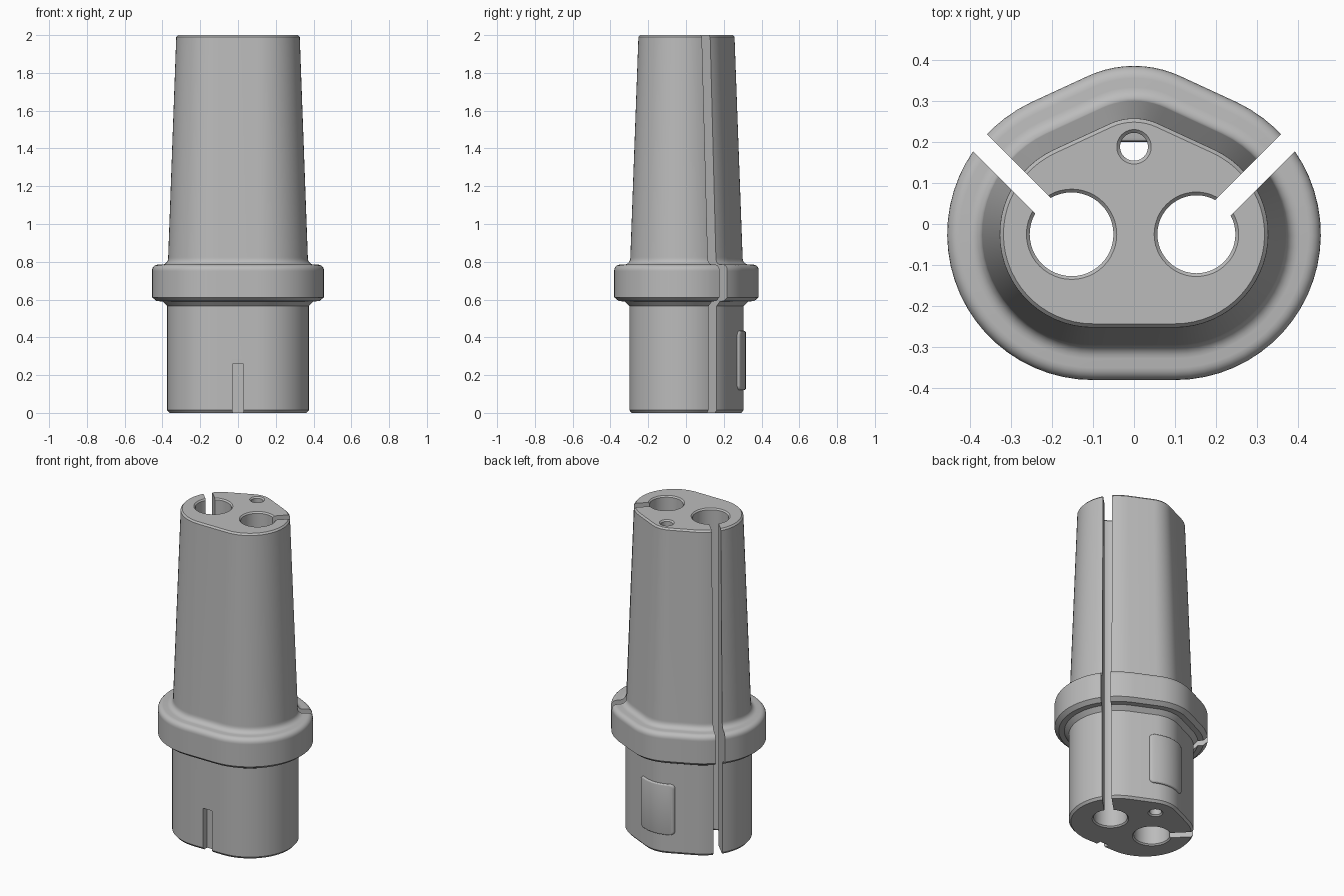
import bpy, bmesh
from math import sin, cos, pi, radians

cube = bpy.data.objects.get("Cube")
if cube:
    bpy.data.objects.remove(cube, do_unlink=True)

grey = bpy.data.materials.new("Plain grey")
grey.use_nodes = True
grey.diffuse_color = (0.5, 0.5, 0.5, 1)
grey.node_tree.nodes["Principled BSDF"].inputs["Base Color"].default_value = (0.5, 0.5, 0.5, 1)


def arc(cx, cy, r, a0, a1, n):
    """Points on a circular arc, angles in degrees."""
    angles = [radians(a0 + (a1 - a0) * i / n) for i in range(n + 1)]
    return [(cx + r * cos(a), cy + r * sin(a)) for a in angles]


def outline(d):
    """Body outline: two round sides and a rounded back ridge, offset by d."""
    side, back = 0.355 + d, 0.268 + d
    return (arc(0.1, -0.025, side, -90, 65, 26)
            + arc(0, 0.117, back, 65, 115, 10)
            + arc(-0.1, -0.025, side, 115, 270, 26))


def circle(x, y, r, n=48):
    return arc(x, y, r, 0, 360, n)[:-1]


def loft(name, levels):
    """Skin a stack of (height, outline) levels into a closed solid."""
    bm = bmesh.new()
    rings = [[bm.verts.new((x, y, z)) for x, y in pts] for z, pts in levels]
    n = len(rings[0])
    for low, high in zip(rings, rings[1:]):
        for i in range(n):
            j = (i + 1) % n
            bm.faces.new((low[i], low[j], high[j], high[i]))
    bm.faces.new(rings[0][::-1])
    bm.faces.new(rings[-1])
    mesh = bpy.data.meshes.new(name)
    bm.to_mesh(mesh)
    bm.free()
    mesh.materials.append(grey)
    obj = bpy.data.objects.new(name, mesh)
    bpy.context.collection.objects.link(obj)
    return obj


def box(name, x0, x1, y0, y1, z0, z1):
    pts = [(x0, y0), (x1, y0), (x1, y1), (x0, y1)]
    return loft(name, [(z0, pts), (z1, pts)])


def boolean(obj, cutter, operation="DIFFERENCE"):
    mod = obj.modifiers.new(cutter.name, "BOOLEAN")
    mod.operation = operation
    mod.solver = "EXACT"
    mod.object = cutter
    cutter.hide_render = True


def finish(obj, cutters):
    """Apply the modifiers, drop the cutters and shade smooth by angle."""
    bpy.context.view_layer.update()
    graph = bpy.context.evaluated_depsgraph_get()
    mesh = bpy.data.meshes.new_from_object(obj.evaluated_get(graph))
    obj.modifiers.clear()
    obj.data = mesh
    for c in cutters:
        bpy.data.objects.remove(c, do_unlink=True)
    bpy.ops.object.select_all(action="DESELECT")
    obj.select_set(True)
    bpy.context.view_layer.objects.active = obj
    bpy.ops.object.shade_smooth_by_angle(angle=radians(26))


# Side profile as (height, offset): plug, collar, then tapered sleeve
profile = [(0, -0.092), (0.014, -0.08), (0.565, -0.08), (0.59, -0.055),
           (0.592, -0.024), (0.612, 0), (0.75, 0)]
profile += [(z, d) for d, z in arc(-0.03, 0.755, 0.03, 0, 90, 5)]
profile += [(z, d) for d, z in arc(-0.052, 0.818, 0.033, 270, 180, 5)]
profile += [(0.825, -0.0853), (1.99, -0.128), (2, -0.137)]
body = loft("sleeve_body", [(z, outline(d)) for z, d in profile])

cutters = []

# Bores with chamfered mouths
for name, x, y, r in (("bore_right", -0.152, -0.025, 0.102),
                      ("bore_left", 0.152, -0.025, 0.095),
                      ("pilot_bore", 0, 0.188, 0.034)):
    steps = [(-0.05, 0.058), (0.008, 0), (1.992, 0), (2.05, 0.058)]
    cutters.append(loft(name, [(z, circle(x, y, r + f)) for z, f in steps]))

# Full height slots from each large bore out to the back corners
for name, x, angle in (("slot_right", -0.152, 135), ("slot_left", 0.152, 45)):
    slot = box(name, 0, 0.7, -0.0265, 0.0265, -0.2, 2.2)
    slot.location = (x, -0.025, 0)
    slot.rotation_euler.z = radians(angle)
    cutters.append(slot)

# Shallow key notch at the front of the plug
cutters.append(box("key_notch", -0.03, 0.03, -0.5, -0.26, -0.1, 0.26))

for c in cutters:
    boolean(body, c)
finish(body, cutters)

# Raised pad wrapped around the back ridge
pad = loft("back_pad", [(z, outline(-0.068)) for z in (0.05, 0.5)])
w, low, high, r = 0.115, 0.12, 0.435, 0.025
corners = ((w - r, low + r, -90), (w - r, high - r, 0),
           (r - w, high - r, 90), (r - w, low + r, 180))
rounded = [p for x, z, a in corners for p in arc(x, z, r, a, a + 90, 6)]
window = loft("pad_window", [(-0.45, rounded), (-0.2, rounded)])
window.rotation_euler.x = pi / 2
boolean(pad, window, "INTERSECT")
bevel = pad.modifiers.new("soft_edge", "BEVEL")
bevel.width = 0.01
bevel.segments = 3
bevel.limit_method = "ANGLE"
bevel.angle_limit = radians(40)
finish(pad, [window])
